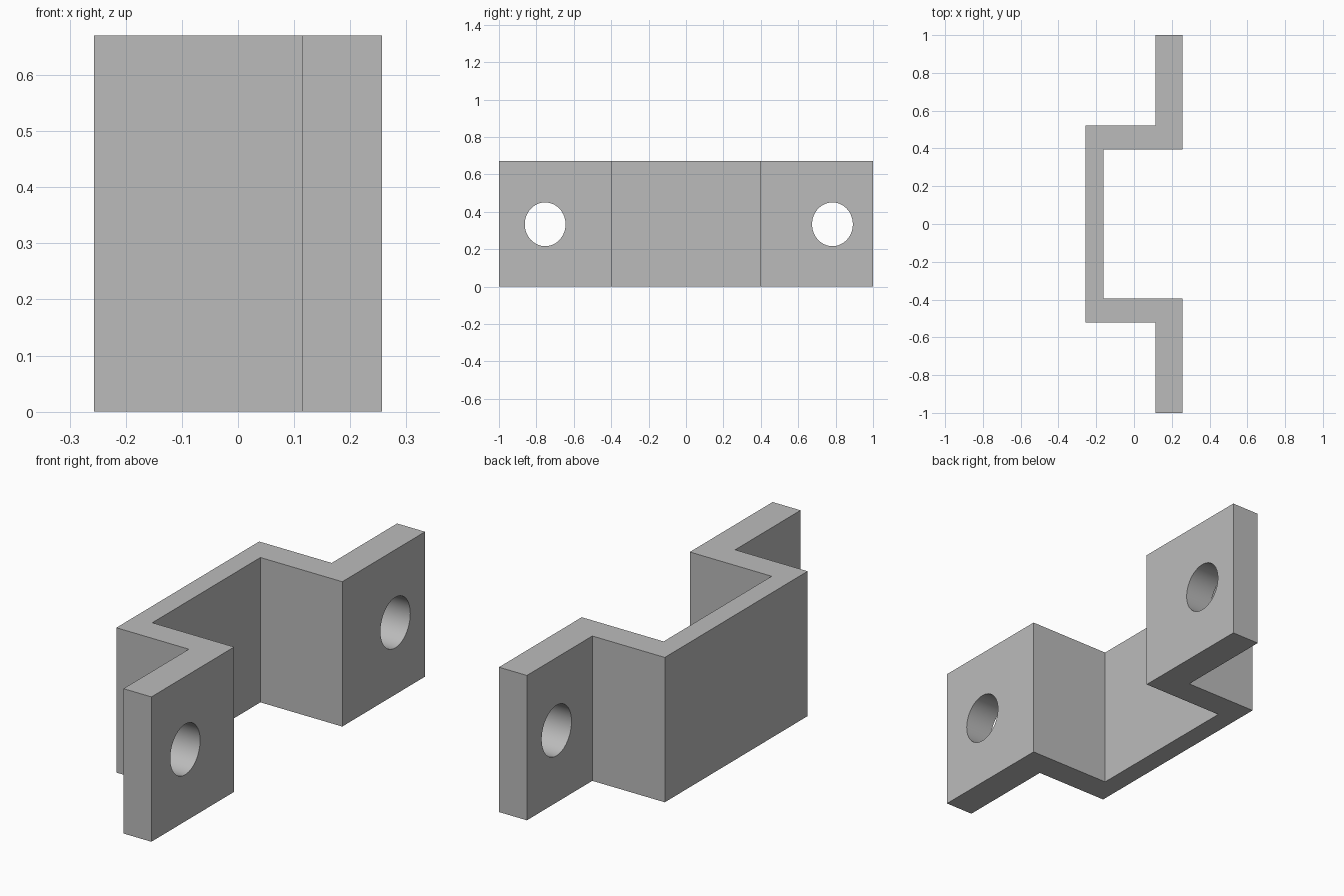
import bpy
import bmesh
import math

HEIGHT = 0.67

if "Cube" in bpy.data.objects:
    bpy.data.objects.remove(bpy.data.objects["Cube"], do_unlink=True)

grey = bpy.data.materials.new("plain grey")
grey.use_nodes = True
grey.diffuse_color = (0.5, 0.5, 0.5, 1)
grey.node_tree.nodes["Principled BSDF"].inputs["Base Color"].default_value = (0.5, 0.5, 0.5, 1)


def make_object(name, bm):
    bmesh.ops.recalc_face_normals(bm, faces=bm.faces)
    mesh = bpy.data.meshes.new(name)
    bm.to_mesh(mesh)
    bm.free()
    mesh.materials.append(grey)
    obj = bpy.data.objects.new(name, mesh)
    bpy.context.collection.objects.link(obj)
    return obj


# Bracket: half of the hat-shaped outline, mirrored and extruded upward
half = [(0.257, 0.395), (0.257, 1), (0.114, 1), (0.114, 0.522), (-0.257, 0.522)]
outline = [(-0.162, 0.395)] + half
outline += [(x, -y) for x, y in reversed(outline)]
bm = bmesh.new()
base = bm.faces.new([bm.verts.new((x, y, 0)) for x, y in outline])
top = bmesh.ops.extrude_face_region(bm, geom=[base])["geom"]
bmesh.ops.translate(bm, vec=(0, 0, HEIGHT),
                    verts=[g for g in top if isinstance(g, bmesh.types.BMVert)])
bracket = make_object("bracket", bm)

# Bolt holes: slightly tall ovals cut through both flanges
for side, y in (("front", -0.753), ("back", 0.783)):
    bm = bmesh.new()
    bmesh.ops.create_cone(bm, cap_ends=True, segments=64, radius1=1, radius2=1, depth=0.4)
    cutter = make_object(side + "_hole_cutter", bm)
    cutter.rotation_euler = (0, math.pi / 2, 0)
    cutter.scale = (0.117, 0.109, 1)
    cutter.location = (0.185, y, 0.333)
    cutter.hide_render = True
    cutter.hide_set(True)
    cut = bracket.modifiers.new(side + "_hole", "BOOLEAN")
    cut.operation = "DIFFERENCE"
    cut.solver = "EXACT"
    cut.object = cutter

# Apply the cuts, then smooth only the hole walls
bpy.context.view_layer.objects.active = bracket
bracket.select_set(True)
for name in [m.name for m in bracket.modifiers]:
    bpy.ops.object.modifier_apply(modifier=name)
bpy.ops.object.shade_smooth_by_angle(angle=math.radians(30))
